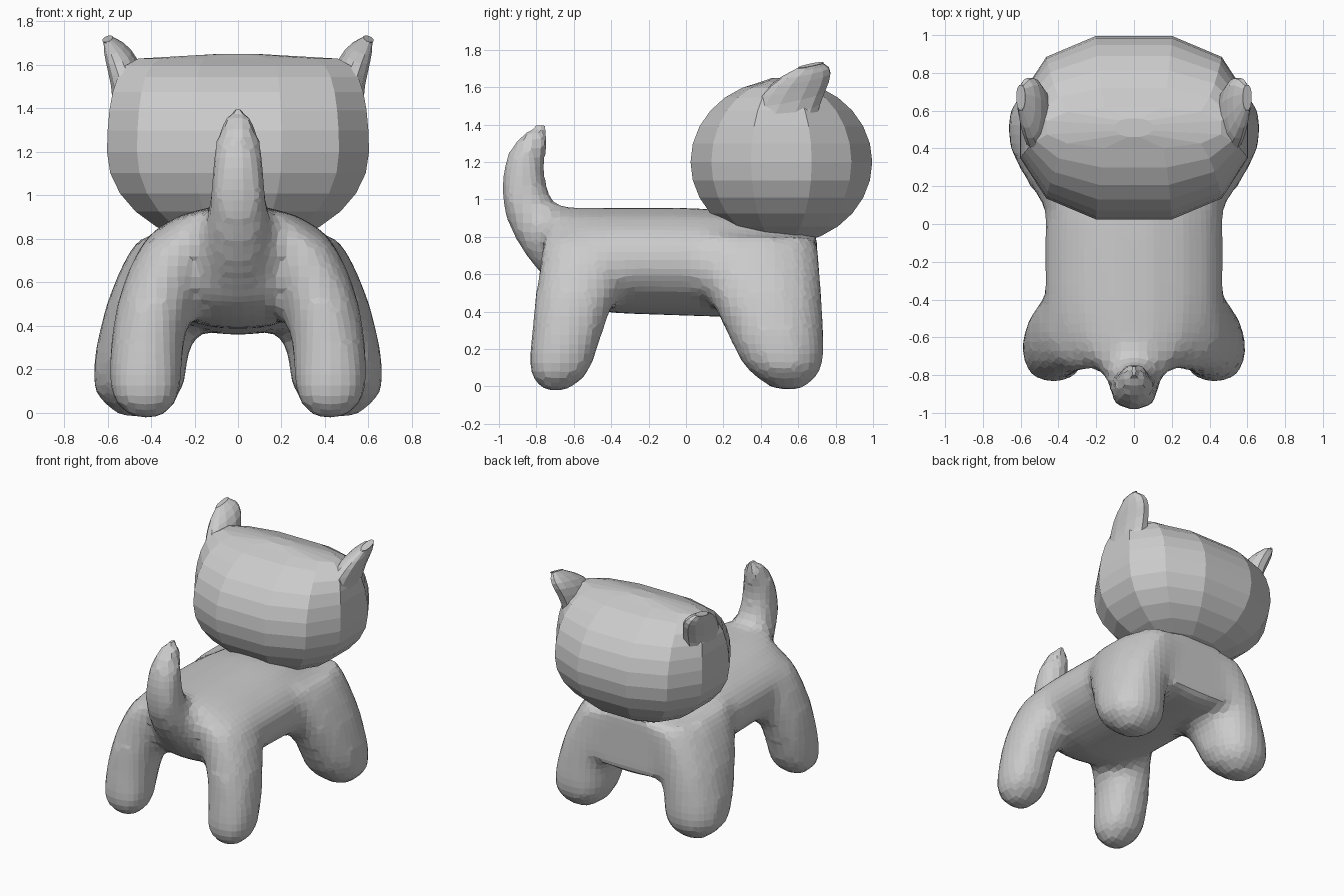
import bpy, bmesh, math
from mathutils import Vector

cube = bpy.data.objects.get("Cube")
if cube:
    bpy.data.objects.remove(cube)

colour = (0.6, 0.6, 0.6, 1)
grey = bpy.data.materials.new("plain grey")
grey.use_nodes = True
grey.diffuse_color = colour
grey.node_tree.nodes["Principled BSDF"].inputs["Base Color"].default_value = colour


def bend(value, power):
    return math.copysign(abs(value) ** (2 / power), value)


def loft(bm, rings, sides, power=2.2):
    """Skin closed oval rings, each given as centre, first half axis, second half axis."""
    angles = [(i + 0.5) * math.tau / sides for i in range(sides)]
    loops = []
    for centre, u, v in rings:
        loops.append([bm.verts.new(centre + u * bend(math.cos(a), power)
                                   + v * bend(math.sin(a), power)) for a in angles])
    for lower, upper in zip(loops, loops[1:]):
        for i in range(sides):
            j = (i + 1) % sides
            bm.faces.new((lower[i], lower[j], upper[j], upper[i]))
    bm.faces.new(loops[0][::-1])
    bm.faces.new(loops[-1])


def limb(bm, start, middle, end, u_sizes, v_sizes, round_from, side=1, steps=12,
         u_axis=Vector((1, 0, 0)), v_axis=Vector((0, 1, 0))):
    """Tapered tube along a curved path, rounded off towards its end."""
    mirror = Vector((side, 1, 1))
    start, middle, end = Vector(start), Vector(middle), Vector(end)
    rings = []
    for i in range(steps + 1):
        t = math.sin(math.pi / 2 * i / steps)
        centre = start.lerp(middle, t).lerp(middle.lerp(end, t), t)
        past = max(0, t - round_from) / (1 - round_from)
        dome = max(0.4, math.sqrt(1 - past * past))
        u, v = [(a + (b - a) * t) * dome for a, b in (u_sizes, v_sizes)]
        rings.append((centre * mirror, u_axis * u * mirror, v_axis * v * mirror))
    loft(bm, rings, sides=12)


def make_object(name, bm):
    bmesh.ops.recalc_face_normals(bm, faces=bm.faces)
    mesh = bpy.data.meshes.new(name)
    bm.to_mesh(mesh)
    bm.free()
    mesh.materials.append(grey)
    obj = bpy.data.objects.new(name, mesh)
    bpy.context.collection.objects.link(obj)
    return obj


# Trunk: rounded rump, back and flanks falling away towards the chest
bm = bmesh.new()
rings = []
steps = 16
for i in range(steps + 1):
    t = i / steps
    rump = math.sqrt(1 - max(0, 1 - t / 0.3) ** 2)
    drop = max(0, t - 0.5) ** 2 / 2
    width = 0.1 + 0.38 * rump - drop
    low = 0.7 - 0.3 * rump - 0.05 * t
    high = 0.96 - drop
    rings.append((Vector((0, 1.5 * t - 0.8, (low + high) / 2)),
                  Vector((width, 0, 0)), Vector((0, 0, (high - low) / 2))))
loft(bm, rings, sides=16, power=2)

# Legs and tail, melted into the trunk as one skin
for side in (-1, 1):
    limb(bm, (0.25, 0.32, 0.8), (0.47, 0.45, 0.45), (0.46, 0.55, -0.02),
         (0.22, 0.22), (0.39, 0.2), round_from=0.8, side=side)
    limb(bm, (0.25, -0.5, 0.8), (0.46, -0.6, 0.5), (0.42, -0.7, -0.03),
         (0.18, 0.17), (0.27, 0.16), round_from=0.85, side=side)
limb(bm, (0, -0.55, 0.55), (0, -1.05, 1), (0, -0.77, 1.41),
     (0.18, 0.09), (0.18, 0.09), round_from=0.8)
body = make_object("body", bm)

remesh = body.modifiers.new("melt", 'REMESH')
remesh.mode = 'VOXEL'
remesh.voxel_size = 0.05
smooth = body.modifiers.new("soften", 'SMOOTH')
smooth.factor = 0.5
smooth.iterations = 5

# Head: a ball below, a broad wedge with wide corners above
bm = bmesh.new()
rings = []
steps = 14
for i in range(1, steps):
    angle = math.pi * (i / steps - 0.5)
    size = math.cos(angle)
    width = size if angle < 0 else size ** 0.18
    rings.append((Vector((0, 0.51, 1.2 + 0.44 * math.sin(angle))),
                  Vector((0.62 * width, 0, 0)), Vector((0, size / 2, 0))))
# Crown rises slightly along the middle
rings.append((Vector((0, 0.51, 1.65)), Vector((0.1, 0, 0)), Vector((0, 0.05, 0))))
loft(bm, rings, sides=12, power=2.4)
make_object("head", bm)

# Ears: rounded leaves leaning outward from the top corners
for side, name in ((1, "left_ear"), (-1, "right_ear")):
    bm = bmesh.new()
    limb(bm, (0.5, 0.5, 1.4), (0.5, 0.57, 1.6), (0.6, 0.67, 1.72),
         (0.08, 0.06), (0.2, 0.17), round_from=0.5, side=side, steps=8,
         u_axis=Vector((1, 0, -0.3)), v_axis=Vector((0, 1, 0.2)))
    make_object(name, bm)
